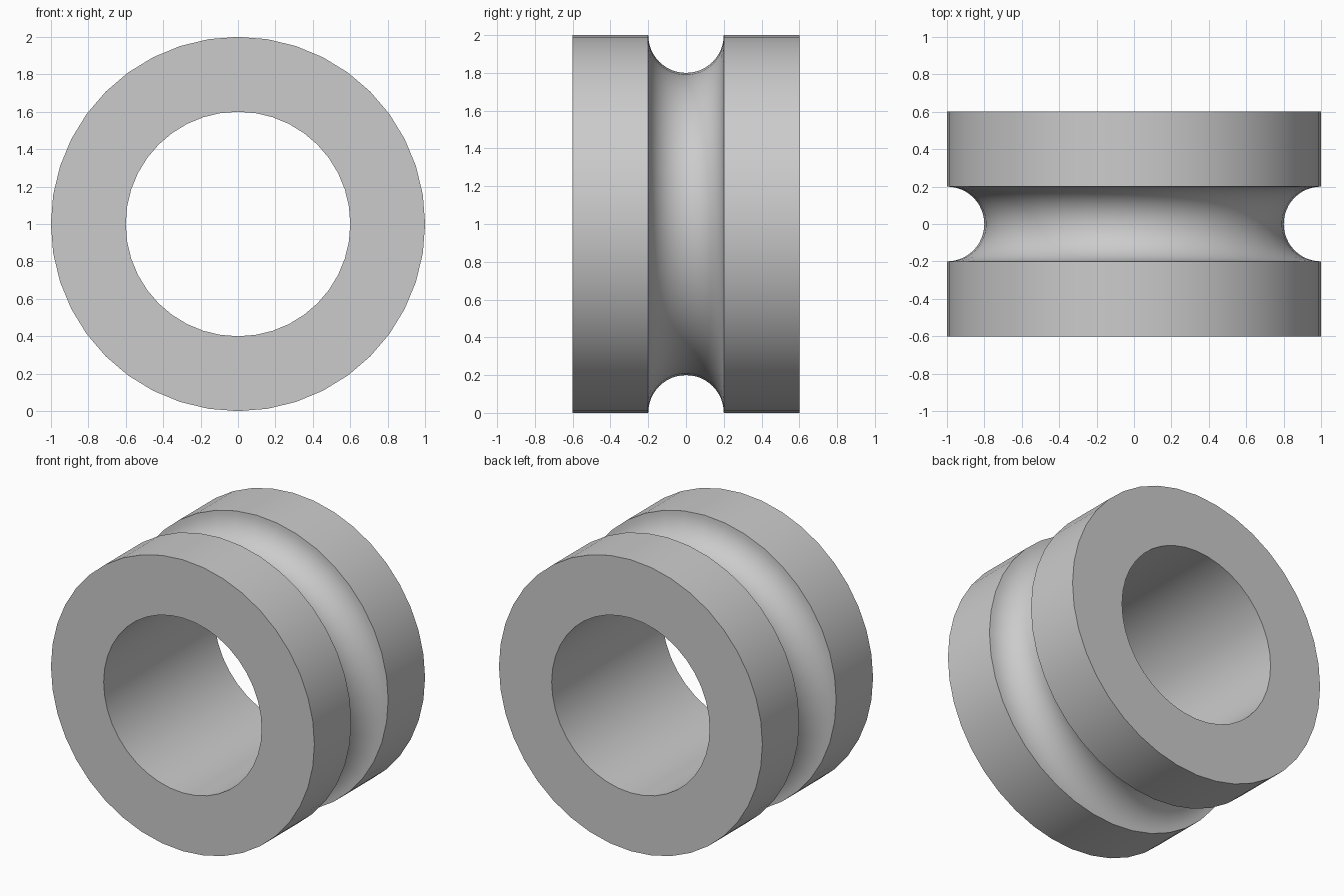
import bpy, bmesh
from math import sin, cos, pi, radians
from mathutils import Matrix, Vector

cube = bpy.data.objects.get("Cube")
if cube:
    bpy.data.objects.remove(cube, do_unlink=True)

SEGMENTS = 40
OUTER, BORE, HALF_WIDTH, GROOVE = 1.0, 0.6, 0.6, 0.2
ARC_STEPS = 24

grey = bpy.data.materials.new("Light grey")
grey.use_nodes = True
colour = (0.6, 0.6, 0.6, 1)
grey.diffuse_color = colour
grey.node_tree.nodes["Principled BSDF"].inputs["Base Color"].default_value = colour

# Cross-section as (radius, y): bore, side faces, rims and the round groove
profile = [(BORE, -HALF_WIDTH), (OUTER, -HALF_WIDTH)]
for i in range(ARC_STEPS + 1):
    a = pi * i / ARC_STEPS
    profile.append((OUTER - GROOVE * sin(a), -GROOVE * cos(a)))
profile += [(OUTER, HALF_WIDTH), (BORE, HALF_WIDTH)]

# Revolve the section around the y axis
bm = bmesh.new()
rings = []
for s in range(SEGMENTS):
    turn = Matrix.Rotation(2 * pi * s / SEGMENTS, 3, 'Y')
    rings.append([bm.verts.new(turn @ Vector((0, y, r))) for r, y in profile])
count = len(profile)
for s in range(SEGMENTS):
    a, b = rings[s], rings[(s + 1) % SEGMENTS]
    for i in range(count):
        j = (i + 1) % count
        bm.faces.new((a[i], a[j], b[j], b[i]))
bmesh.ops.recalc_face_normals(bm, faces=bm.faces)
bmesh.ops.translate(bm, verts=bm.verts, vec=(0, 0, OUTER))

mesh = bpy.data.meshes.new("grooved_roller")
bm.to_mesh(mesh)
bm.free()
mesh.materials.append(grey)
roller = bpy.data.objects.new("grooved_roller", mesh)
bpy.context.collection.objects.link(roller)

# Smooth the curved surfaces, keep the rims crisp
bpy.ops.object.select_all(action='DESELECT')
roller.select_set(True)
bpy.context.view_layer.objects.active = roller
bpy.ops.object.shade_smooth_by_angle(angle=radians(30))
